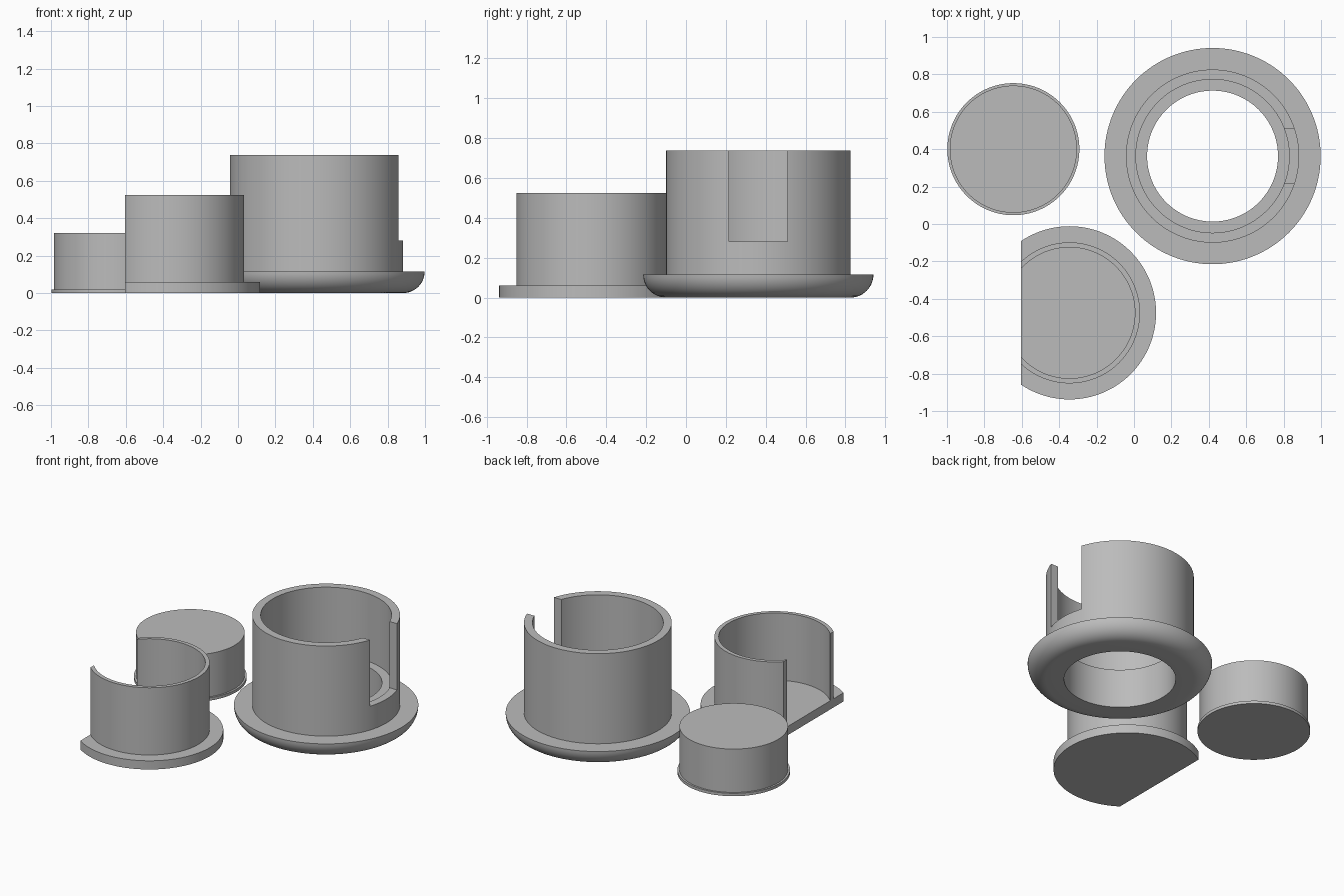
import bpy, bmesh
from math import sin, cos, pi, radians
from mathutils import Vector

cube = bpy.data.objects.get("Cube")
if cube:
    bpy.data.objects.remove(cube, do_unlink=True)

grey = bpy.data.materials.new("plain_grey")
grey.use_nodes = True
colour = (0.5, 0.5, 0.5, 1)
grey.diffuse_color = colour
grey.node_tree.nodes["Principled BSDF"].inputs["Base Color"].default_value = colour


def lathe(name, profile, centre, closed=False, steps=128):
    """Turn a (radius, height) profile around the vertical axis."""
    bm = bmesh.new()
    verts = [bm.verts.new((r, 0, z)) for r, z in profile]
    edges = [bm.edges.new(pair) for pair in zip(verts, verts[1:])]
    if closed:
        edges.append(bm.edges.new((verts[-1], verts[0])))
    bmesh.ops.spin(bm, geom=verts + edges, cent=(0, 0, 0), axis=(0, 0, 1),
                   angle=2 * pi, steps=steps, use_merge=True)
    bmesh.ops.remove_doubles(bm, verts=bm.verts, dist=0.0001)
    bmesh.ops.recalc_face_normals(bm, faces=bm.faces)
    mesh = bpy.data.meshes.new(name)
    bm.to_mesh(mesh)
    bm.free()
    obj = bpy.data.objects.new(name, mesh)
    bpy.context.collection.objects.link(obj)
    obj.location = (*centre, 0)
    mesh.materials.append(grey)
    return obj


def cut_box(obj, low, high):
    """Remove a box, given by two corners relative to the part."""
    low, high = Vector(low), Vector(high)
    bpy.ops.mesh.primitive_cube_add(size=1, location=obj.location + (low + high) / 2)
    cutter = bpy.context.object
    cutter.scale = high - low
    cutter.hide_render = True
    cutter.data.materials.append(grey)
    mod = obj.modifiers.new("cut", "BOOLEAN")
    mod.operation, mod.solver, mod.object = "DIFFERENCE", "EXACT", cutter
    select(obj)
    bpy.ops.object.modifier_apply(modifier=mod.name)
    bpy.data.objects.remove(cutter, do_unlink=True)


def select(obj):
    bpy.ops.object.select_all(action="DESELECT")
    obj.select_set(True)
    bpy.context.view_layer.objects.active = obj


# Flanged housing: rounded rim underneath, stepped bore, side slot
rim, bend = 0.578, 0.115
rounded = [(rim - bend + bend * sin(a), bend - bend * cos(a))
           for a in (i * pi / 24 for i in range(13))]
housing = lathe("flanged_housing",
                [(0.35, 0)] + rounded + [(0.463, bend), (0.463, 0.738),
                                         (0.41, 0.738), (0.41, 0.27), (0.35, 0.27)],
                (0.42, 0.363), closed=True)
cut_box(housing, (0.2, -0.147, 0.28), (0.7, 0.147, 0.9))

# Open cup: thin wall on a wider base, one side sliced off
cup = lathe("open_cup",
            [(0, 0), (0.463, 0), (0.463, 0.06), (0.377, 0.06),
             (0.377, 0.525), (0.35, 0.525), (0.35, 0.06), (0, 0.06)],
            (-0.345, -0.475))
cut_box(cup, (-0.7, -0.7, -0.2), (-0.26, 0.7, 0.8))

# Solid plug with a narrow lip at the bottom
plug = lathe("solid_plug",
             [(0, 0), (0.353, 0), (0.353, 0.02), (0.34, 0.02), (0.34, 0.32), (0, 0.32)],
             (-0.645, 0.4))

for part in (housing, cup, plug):
    select(part)
    bpy.ops.object.shade_smooth_by_angle(angle=radians(30))
